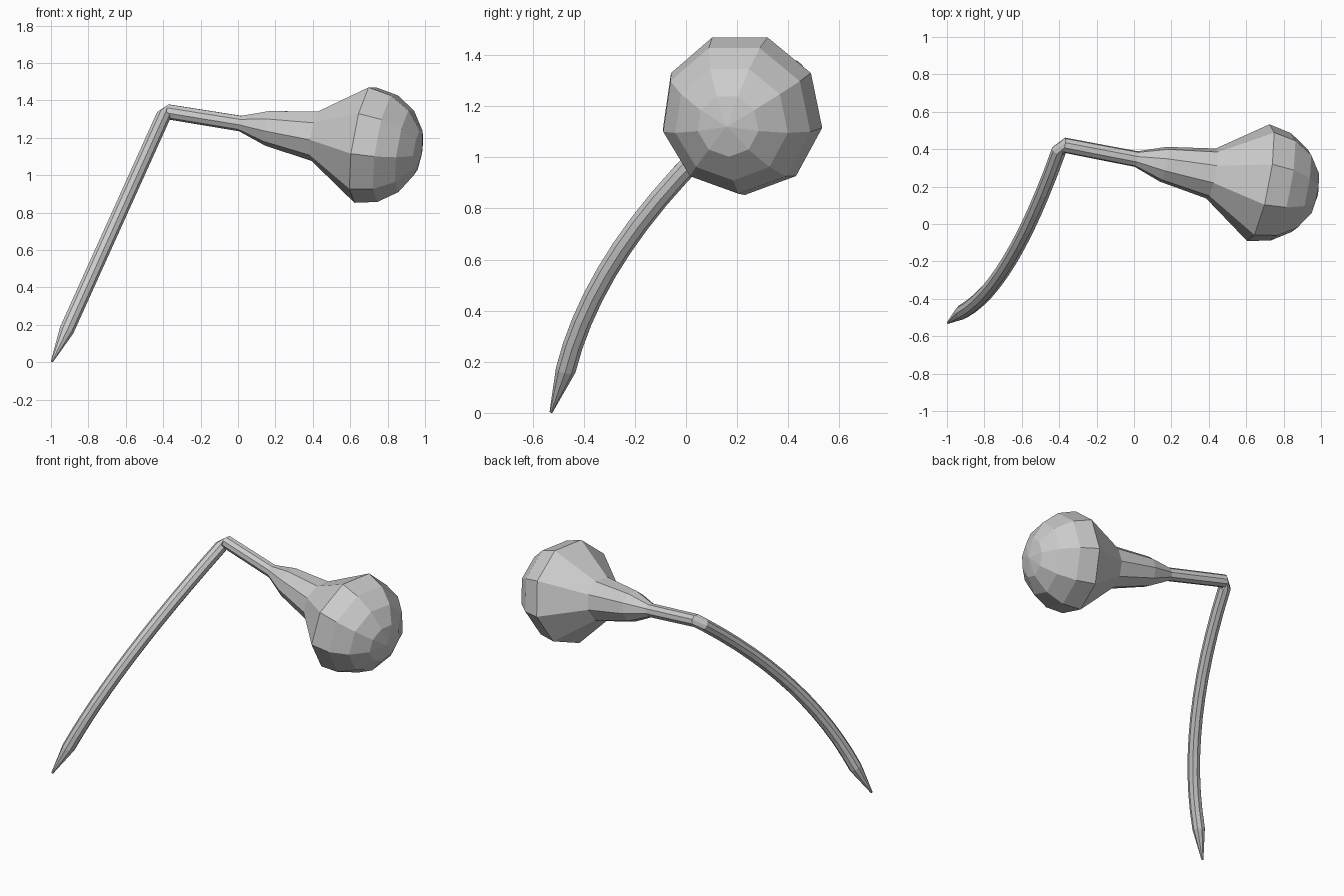
import bpy, bmesh, math
from mathutils import Vector

if "Cube" in bpy.data.objects:
    bpy.data.objects.remove(bpy.data.objects["Cube"])

SIDES = 9


def loft(name, stations, up):
    """Skin nine-sided rings (centre, direction, radius), carrying the frame along."""
    bm = bmesh.new()
    rings, prev = [], None
    for centre, direction, radius in stations:
        direction = direction.normalized()
        if prev:
            up = prev.rotation_difference(direction) @ up
        up = (up - direction * up.dot(direction)).normalized()
        side = direction.cross(up)
        prev = direction
        rings.append([bm.verts.new(centre + radius * (
            math.cos(math.tau * i / SIDES) * up + math.sin(math.tau * i / SIDES) * side))
            for i in range(SIDES)])
    for a, b in zip(rings, rings[1:]):
        for i in range(SIDES):
            j = (i + 1) % SIDES
            bm.faces.new((a[i], a[j], b[j], b[i]))
    bm.faces.new(rings[0])
    bm.faces.new(rings[-1])
    bmesh.ops.remove_doubles(bm, verts=bm.verts, dist=0.0005)
    bmesh.ops.recalc_face_normals(bm, faces=bm.faces)
    mesh = bpy.data.meshes.new(name)
    bm.to_mesh(mesh)
    bm.free()
    bpy.context.collection.objects.link(bpy.data.objects.new(name, mesh))
    return up


# Head: domed cap flaring from a narrow neck, along a tilted axis
start = Vector((-0.375, 0.422, 1.34))
axis = Vector((1, -0.193, -0.162)).normalized()
R, base = 0.322, 1.08
profile = [(base + R * math.sin(math.radians(a)), R * math.cos(math.radians(a)))
           for a in (90, 67.5, 45, 22.5, 0)]
profile += [(0.815, 0.138), (0.55, 0.096), (0.40, 0.043), (0, 0.041)]
head = [(start + axis * s, -axis, r) for s, r in profile]
up = loft("head", head, Vector((0, 0, -1)))

# Stem: bowed tube, from the elbow down to a pointed tip
foot, top = Vector((-0.917, -0.47, 0.17)), Vector((-0.40, 0.395, 1.315))
bow, steps = 0.145, 12
stem = [(start, -axis, 0.041)]
for k in range(steps, -1, -1):
    t = k / steps
    p = foot.lerp(top, t) + Vector((0, -4 * bow * t * (1 - t), 0))
    tangent = (top - foot) + Vector((0, -4 * bow * (1 - 2 * t), 0))
    stem.append((p, -tangent, 0.040))
tip = Vector((-0.995, -0.528, 0.003))
stem.append((tip, tip - foot, 0.006))
loft("stem", stem, up)
